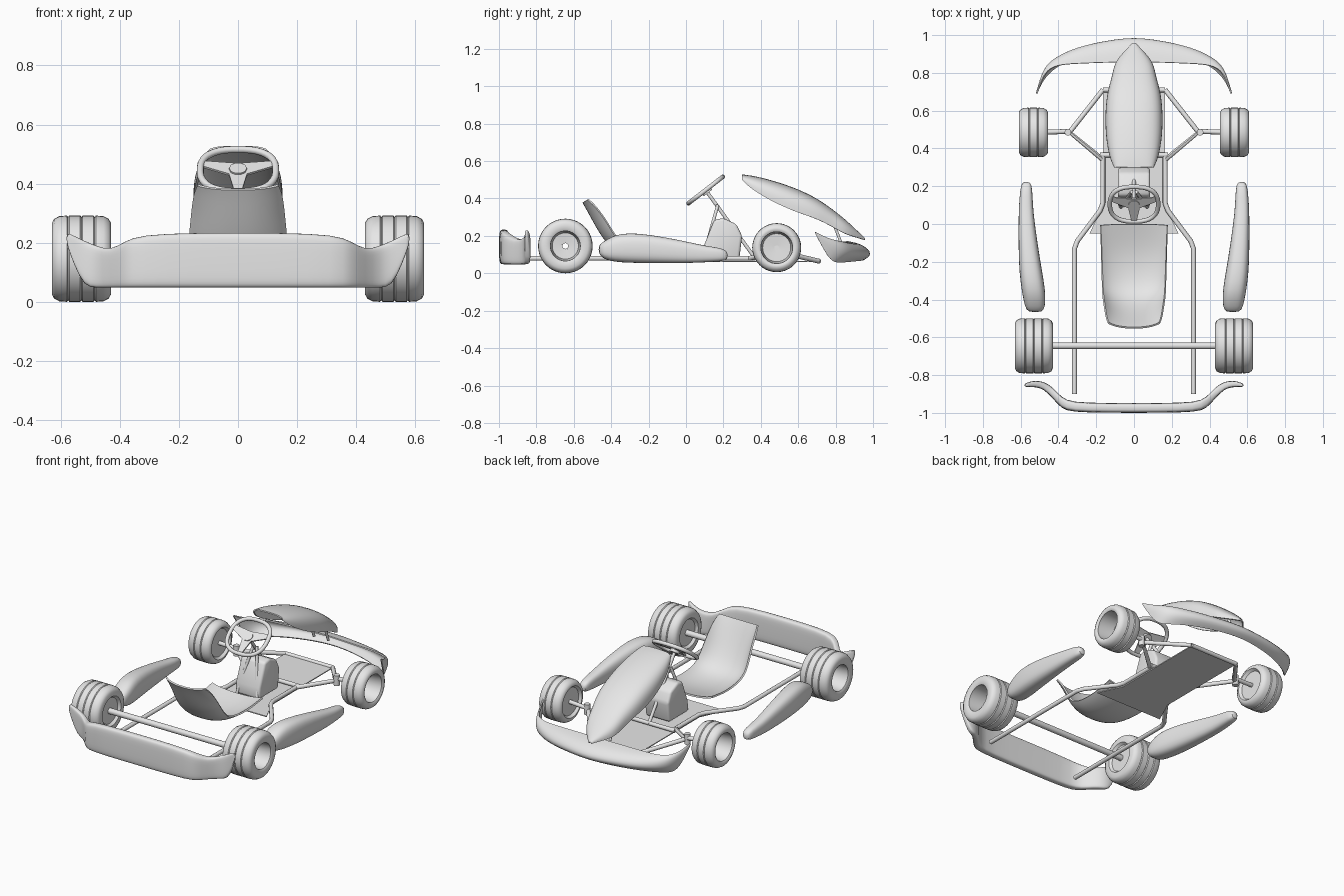
import bpy, bmesh, math
from mathutils import Vector

cube = bpy.data.objects.get("Cube")
if cube:
    bpy.data.objects.remove(cube, do_unlink=True)

grey = bpy.data.materials.new("light grey")
grey.use_nodes = True
grey.diffuse_color = (0.8, 0.8, 0.8, 1)
for node in grey.node_tree.nodes:
    if node.type == 'BSDF_PRINCIPLED':
        node.inputs["Base Color"].default_value = (0.8, 0.8, 0.8, 1)


def finish(name, data, subsurf=0, thickness=0, bevel=0):
    """Link the data, apply its modifiers, and shade it."""
    data.materials.append(grey)
    obj = bpy.data.objects.new(name, data)
    bpy.context.collection.objects.link(obj)
    if bevel:
        mod = obj.modifiers.new("bevel", 'BEVEL')
        mod.width, mod.segments = bevel, 3
    if subsurf:
        mod = obj.modifiers.new("subsurf", 'SUBSURF')
        mod.levels = mod.render_levels = subsurf
        mod.boundary_smooth = 'PRESERVE_CORNERS'
    if thickness:
        mod = obj.modifiers.new("solidify", 'SOLIDIFY')
        mod.thickness, mod.offset = thickness, 0
    bpy.ops.object.select_all(action='DESELECT')
    obj.select_set(True)
    bpy.context.view_layer.objects.active = obj
    bpy.ops.object.convert(target='MESH')
    bpy.ops.object.shade_smooth_by_angle(angle=math.radians(40))
    return obj


def loft(name, rings, closed=True, caps=True, loop=False, **kw):
    """Skin a row of equal-length point rings."""
    bm = bmesh.new()
    rows = [[bm.verts.new(p) for p in ring] for ring in rings]
    count = len(rows[0])
    pairs = list(zip(rows, rows[1:]))
    if loop:
        pairs.append((rows[-1], rows[0]))
    for a, b in pairs:
        for i in range(count if closed else count - 1):
            j = (i + 1) % count
            bm.faces.new((a[i], a[j], b[j], b[i]))
    if caps and closed and not loop:
        bm.faces.new(rows[0])
        bm.faces.new(rows[-1])
    bmesh.ops.recalc_face_normals(bm, faces=bm.faces)
    mesh = bpy.data.meshes.new(name)
    bm.to_mesh(mesh)
    bm.free()
    return finish(name, mesh, **kw)


def tube(name, points, radius=0.013, cyclic=False):
    curve = bpy.data.curves.new(name, 'CURVE')
    curve.dimensions = '3D'
    curve.bevel_depth, curve.bevel_resolution = radius, 3
    curve.use_fill_caps = True
    spline = curve.splines.new('POLY')
    spline.points.add(len(points) - 1)
    for point, co in zip(spline.points, points):
        point.co = (*co, 1)
    spline.use_cyclic_u = cyclic
    return finish(name, curve)


def lathe(name, profile, y, z, side=1, segments=40):
    """Revolve (x, radius) pairs about a sideways axis into a closed ring."""
    angles = [math.tau * i / segments for i in range(segments)]
    return loft(name, [[(side * x, y + r * math.cos(a), z + r * math.sin(a))
                        for a in angles] for x, r in profile], loop=True)


def oval(count, power):
    """Unit superellipse points."""
    out = []
    for i in range(count):
        a = math.tau * (i + 0.5) / count
        out.append([math.copysign(abs(f) ** (2 / power), f)
                    for f in (math.cos(a), math.sin(a))])
    return out


def wheel(name, side, y, z, r, inner, outer, rim, hole, grooves):
    """Tyre with rounded shoulders, tread grooves and a deep outer recess."""
    tread = []
    for g in grooves:
        tread += [(g - 0.004, r), (g, r - 0.005), (g + 0.004, r)]
    profile = [(inner + 0.015, hole), (inner + 0.015, rim), (inner, rim + 0.012),
               (inner, r - 0.025), (inner + 0.008, r - 0.011), (inner + 0.025, r - 0.002)]
    profile += tread
    profile += [(outer - 0.025, r - 0.002), (outer - 0.008, r - 0.011),
                (outer, r - 0.025), (outer, rim + 0.01), (outer - 0.006, rim),
                (outer - 0.02, rim), (inner + 0.045, rim - 0.01), (inner + 0.04, hole)]
    lathe(name, profile, y, z, side)


# Wheels, front stub axles and chassis rails on each side
for side, tag in ((1, "left"), (-1, "right")):
    wheel(tag + "_rear_wheel", side, -0.645, 0.146, 0.146, 0.43, 0.63, 0.08, 0.018,
          (0.485, 0.53, 0.575))
    wheel(tag + "_front_wheel", side, 0.485, 0.137, 0.131, 0.455, 0.61, 0.085, 0.01,
          (0.51, 0.555))
    tube(tag + "_stub_axle", [(side * 0.35, 0.49, 0.13), (side * 0.5, 0.485, 0.137)])
    tube(tag + "_kingpin", [(side * 0.35, 0.485, 0.09), (side * 0.35, 0.485, 0.155)], 0.018)
    tube(tag + "_main_rail", [(side * x, y, 0.08) for x, y in (
        (0.315, -0.9), (0.315, -0.13), (0.3, -0.09), (0.18, 0.07),
        (0.165, 0.11), (0.165, 0.36))])
    tube(tag + "_wishbone", [(side * 0.165, 0.34, 0.08), (side * 0.34, 0.485, 0.115),
                             (side * 0.33, 0.5, 0.115), (side * 0.165, 0.71, 0.065)])
    tube(tag + "_column_support", [(side * 0.07, 0.09, 0.08), (side * 0.012, 0.17, 0.365)], 0.009)
    tube(tag + "_nose_strut", [(side * 0.05, 0.78, 0.29), (side * 0.05, 0.83, 0.16)], 0.008)

    # Side pod: (y, inner x, outer x, bottom, top)
    stations = [(-0.468, 0.485, 0.56, 0.105, 0.15), (-0.44, 0.47, 0.578, 0.073, 0.172),
                (-0.38, 0.467, 0.59, 0.06, 0.207), (-0.31, 0.475, 0.602, 0.055, 0.217),
                (-0.2, 0.495, 0.612, 0.053, 0.21), (0.0, 0.525, 0.612, 0.053, 0.172),
                (0.1, 0.535, 0.61, 0.058, 0.147), (0.19, 0.538, 0.602, 0.063, 0.137),
                (0.225, 0.548, 0.592, 0.072, 0.115)]
    loft(tag + "_side_pod", [
        [(side * ((a + b) / 2 + u * (b - a) / 2), y, (lo + hi) / 2 + v * (hi - lo) / 2)
         for u, v in oval(16, 2.8)] for y, a, b, lo, hi in stations], subsurf=1)

# Hollow rear axle and frame cross tubes
lathe("rear_axle", [(-0.47, 0.018), (0.47, 0.018), (0.47, 0.015), (-0.47, 0.015)],
      -0.645, 0.146, segments=24)
tube("middle_cross_tube", [(-0.18, 0.365, 0.08), (0.18, 0.365, 0.08)])
tube("front_cross_tube", [(-0.165, 0.71, 0.065), (0.165, 0.71, 0.065)])

# Floor pan
half = [(0.235, -0.05), (0.165, 0.1), (0.165, 0.71)]
outline = half + [(-x, y) for x, y in reversed(half)]
loft("floor_pan", [[(x, y, z) for x, y in outline] for z in (0.06, 0.066)])

# Seat: (y, z, half width, lip depth) along the centre line
seat = [(-0.55, 0.38, 0.135, 0.03), (-0.53, 0.345, 0.148, 0.045), (-0.49, 0.27, 0.155, 0.06),
        (-0.44, 0.185, 0.163, 0.06), (-0.38, 0.115, 0.166, 0.055), (-0.29, 0.085, 0.168, 0.05),
        (-0.15, 0.085, 0.172, 0.04), (0.0, 0.125, 0.177, 0.025)]
rings = []
for i, (y, z, w, lip) in enumerate(seat):
    before, after = seat[max(i - 1, 0)], seat[min(i + 1, len(seat) - 1)]
    along = Vector((0, after[0] - before[0], after[1] - before[1])).normalized()
    normal = Vector((0, -along.z, along.y))
    rings.append([Vector((w * u, y, z)) + normal * lip * abs(u) ** 3
                  for u in (-1, -0.93, -0.75, -0.4, 0, 0.4, 0.75, 0.93, 1)])
loft("seat", rings, closed=False, subsurf=2, thickness=0.01)

# Upper nose panel: (y, half width, ridge height, edge height)
panel = [(0.3, 0.1, 0.525, 0.5), (0.35, 0.126, 0.522, 0.45), (0.47, 0.147, 0.495, 0.378),
         (0.6, 0.148, 0.45, 0.323), (0.7, 0.137, 0.4, 0.292), (0.78, 0.112, 0.343, 0.25),
         (0.85, 0.1, 0.287, 0.21), (0.9, 0.06, 0.238, 0.195), (0.955, 0.006, 0.185, 0.178)]
arch = [(-1, 0), (-1, 0.5), (-0.75, 0.9), (0, 1), (0.75, 0.9), (1, 0.5), (1, 0)]
loft("nose_panel", [[(w * u, y, lo + (hi - lo) * v) for u, v in arch]
                    for y, w, hi, lo in panel], closed=False, subsurf=2, thickness=0.008)

# Front wing: x, then (y, z) of the top edge, crown, leading edge and lower lip
wing = [(0.515, (0.69, 0.22), (0.692, 0.217), (0.694, 0.214), (0.692, 0.21)),
        (0.495, (0.745, 0.19), (0.765, 0.17), (0.765, 0.14), (0.74, 0.12)),
        (0.47, (0.8, 0.172), (0.83, 0.155), (0.83, 0.11), (0.78, 0.058)),
        (0.42, (0.842, 0.165), (0.875, 0.15), (0.885, 0.1), (0.83, 0.06)),
        (0.3, (0.85, 0.165), (0.915, 0.15), (0.95, 0.1), (0.89, 0.066)),
        (0.15, (0.855, 0.168), (0.935, 0.152), (0.983, 0.102), (0.93, 0.07))]
centre = [(0, (0.86, 0.17), (0.95, 0.153), (1.005, 0.1), (0.95, 0.072))]
wing = wing + centre + [(-row[0], *row[1:]) for row in reversed(wing)]
loft("front_wing", [[(x, y, z) for y, z in pts] for x, *pts in wing],
     closed=False, subsurf=2, thickness=0.008)

# Rear bumper: (x, y, bottom, top, half thickness)
bumper = [(0.582, -0.855, 0.2, 0.236, 0.008), (0.555, -0.848, 0.125, 0.224, 0.014),
          (0.52, -0.847, 0.05, 0.207, 0.017), (0.48, -0.853, 0.047, 0.19, 0.02),
          (0.43, -0.892, 0.047, 0.175, 0.03), (0.385, -0.948, 0.047, 0.205, 0.03),
          (0.33, -0.97, 0.047, 0.228, 0.026), (0.15, -0.974, 0.047, 0.235, 0.026)]
bumper += [(-x, *rest) for x, *rest in reversed(bumper)]
loft("rear_bumper", [[(x, y + t * u, (lo + hi) / 2 + v * (hi - lo) / 2)
                      for u, v in oval(16, 4.5)] for x, y, lo, hi, t in bumper], subsurf=1)

# Fuel tank
tank = [(0.09, 0.075), (0.095, 0.145), (0.15, 0.285), (0.2, 0.295),
        (0.27, 0.262), (0.3, 0.2), (0.285, 0.075)]
loft("fuel_tank", [[(x, y, z) for y, z in tank] for x in (-0.085, 0.085)], bevel=0.015)

# Steering wheel, spokes, hub and column
middle = Vector((0, 0.105, 0.445))
up = Vector((0, 0.79, 0.61)).normalized()
across = Vector((1, 0, 0))
axis = across.cross(up)
tube("steering_rim", [middle + across * u * 0.128 + up * v * 0.116
                      for u, v in oval(36, 2.5)], 0.012, cyclic=True)
for name, u, v in (("left", 0.12, 0.035), ("right", -0.12, 0.035), ("lower", 0, -0.11)):
    end = middle + across * u + up * v
    wide = (end - middle).normalized().cross(axis)
    loft(name + "_spoke", [[p + wide * w + axis * t for w, t in
                            ((h, 0.004), (-h, 0.004), (-h, -0.004), (h, -0.004))]
                           for p, h in ((middle, 0.035), (end, 0.014))])
tube("steering_hub", [middle - axis * 0.02, middle + axis * 0.01], 0.03)
tube("steering_column", [middle, (0, 0.37, 0.08)], 0.01)
